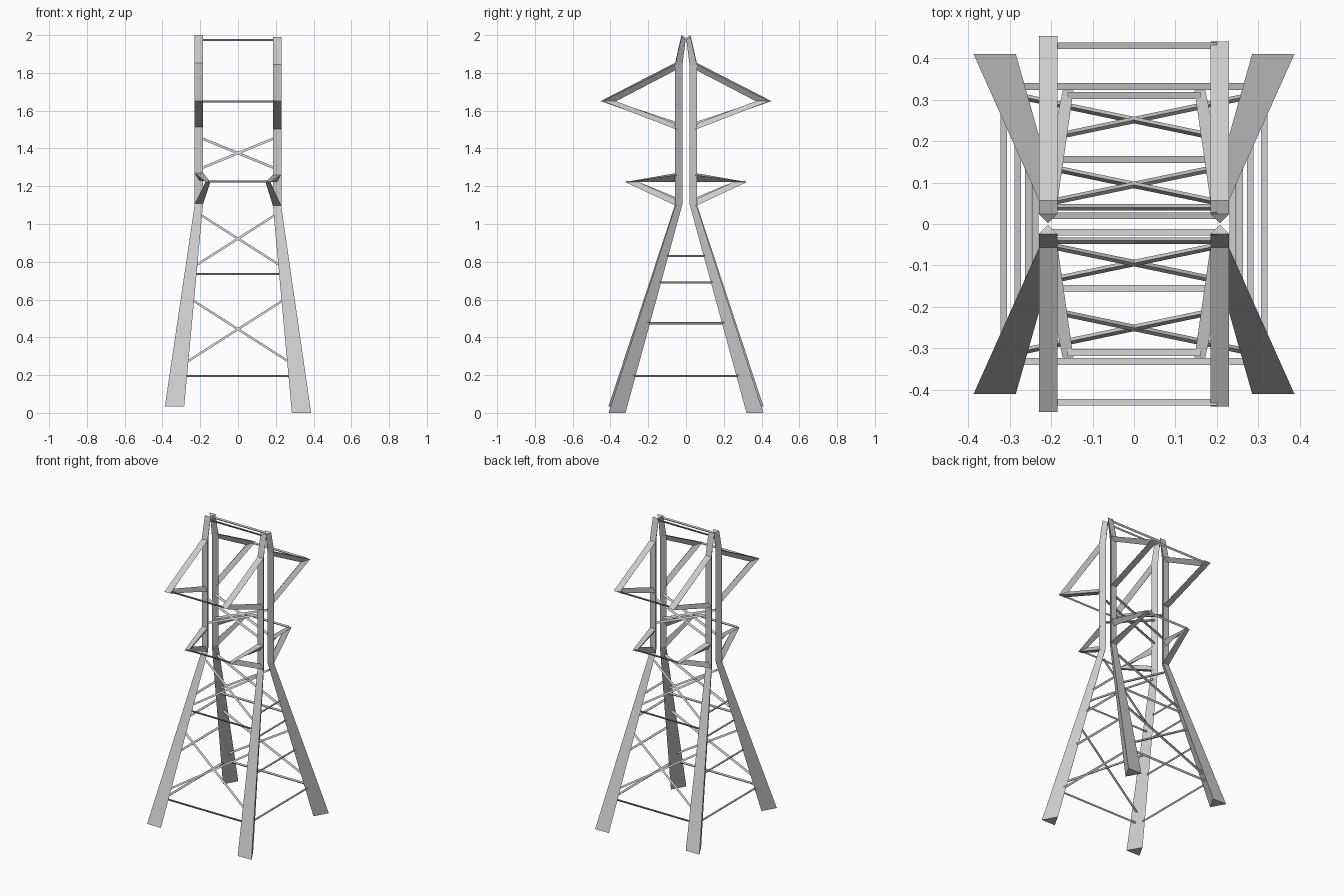
import bpy
import bmesh
from mathutils import Vector

cube = bpy.data.objects.get("Cube")
if cube:
    bpy.data.objects.remove(cube, do_unlink=True)

# Single painted-steel material
steel = bpy.data.materials.new("light_grey_steel")
steel.use_nodes = True
GREY = (0.6, 0.6, 0.6, 1)
steel.diffuse_color = GREY
steel.node_tree.nodes["Principled BSDF"].inputs["Base Color"].default_value = GREY


def loft(name, rings):
    """Skin a list of triangular rings into one closed, flat-shaded beam."""
    bm = bmesh.new()
    loops = [[bm.verts.new(p) for p in ring] for ring in rings]
    for a, b in zip(loops, loops[1:]):
        for i in range(3):
            j = (i + 1) % 3
            bm.faces.new((a[i], a[j], b[j], b[i]))
    bm.faces.new(loops[0])
    bm.faces.new(loops[-1])
    bmesh.ops.recalc_face_normals(bm, faces=bm.faces)
    mesh = bpy.data.meshes.new(name)
    bm.to_mesh(mesh)
    bm.free()
    mesh.materials.append(steel)
    obj = bpy.data.objects.new(name, mesh)
    bpy.context.collection.objects.link(obj)


def ring(sx, sy, x, half, outer, apex):
    """Triangle with a flat outer edge and an inward ridge; outer/apex are (y, z)."""
    return [(sx * (x - half), sy * outer[0], outer[1]),
            (sx * (x + half), sy * outer[0], outer[1]),
            (sx * x, sy * apex[0], apex[1])]


def bar(name, start, end, out, ridge_up=False):
    """Thin triangular brace; out points away from the tower centre."""
    start, end, out = Vector(start), Vector(end), Vector(out)
    up = Vector((0, 0, 1))
    if ridge_up:
        offs = [out * 0.008 - up * 0.007, out * -0.008 - up * 0.007, up * 0.007]
    else:
        offs = [out * 0.008 + up * 0.005, out * -0.008 + up * 0.002, up * -0.006]
    loft(name, [[start + o for o in offs], [end + o for o in offs]])


def leg_y(z):
    """Depth of the braces just behind the outer leg face."""
    return max(0.395 - 0.326 * z, 0.04)


def leg_x(z):
    """Centre line of the legs."""
    return 0.337 - 0.119 * z


FRONT_BACK = ((-1, "front"), (1, "back"))

for sy, end in FRONT_BACK:
    for sx, side in ((1, "left"), (-1, "right")):
        tag = f"{end}_{side}"
        # The -x half sits slightly higher and reaches slightly further
        foot, lift, reach = (0, 0, 0.44) if sx > 0 else (0.035, 0.01, 0.453)

        # Leg, mast and leaning peak in one continuous beam
        loft("leg_and_mast_" + tag, [
            ring(sx, sy, 0.336, 0.051, (0.41, foot), (0.32, foot)),
            ring(sx, sy, 0.207, 0.022, (0.057, 1.095 + lift), (0.019, 1.105 + lift)),
            ring(sx, sy, 0.207, 0.022, (0.057, 1.845 + lift), (0.019, 1.84 + lift)),
            ring(sx, sy, 0.207, 0.022, (0.024, 1.99 + lift), (0.002, 1.975 + lift))])

        # Large upper arm: out to the tip and back to the mast
        loft("upper_arm_" + tag, [
            ring(sx, sy, 0.207, 0.022, (0.05, 1.847 + lift), (0.05, 1.817 + lift)),
            ring(sx, sy, 0.207, 0.022, (reach, 1.65), (reach - 0.07, 1.65)),
            ring(sx, sy, 0.207, 0.022, (0.05, 1.5 + lift), (0.05, 1.53 + lift))])

        # Small lower arm, angled towards the middle
        loft("lower_arm_" + tag, [
            ring(sx, sy, 0.207, 0.022, (0.05, 1.26 + lift), (0.05, 1.222 + lift)),
            ring(sx, sy, 0.159, 0.013, (0.322, 1.222), (0.25, 1.222)),
            ring(sx, sy, 0.207, 0.022, (0.05, 1.095 + lift), (0.05, 1.13 + lift))])

    # Crossbars on the front and back
    out = (0, sy, 0)
    for name, x, y, z in (("foot_crossbar", 0.29, leg_y(0.195), 0.195),
                          ("middle_crossbar", 0.23, leg_y(0.735), 0.735),
                          ("lower_arm_crossbar", 0.16, 0.31, 1.225),
                          ("upper_arm_crossbar", 0.2, 0.43, 1.65),
                          ("peak_crossbar", 0.2, 0.02, 1.975)):
        bar(f"{name}_{end}", (-x, sy * y, z), (x, sy * y, z), out)

    # Crossed diagonal braces
    for level, (low, high) in (("lower", (0.26, 0.6)), ("middle", (0.78, 1.045)),
                               ("upper", (1.295, 1.455))):
        x_low, x_high = (leg_x(max(low, 0)) - 0.02, leg_x(high) - 0.02)
        if level == "upper":
            x_low = x_high = 0.195
        for s, slant in ((1, "rising"), (-1, "falling")):
            bar(f"{level}_{slant}_brace_{end}",
                (-s * x_low, sy * leg_y(low), low),
                (s * x_high, sy * leg_y(high), high), out, True)

# Horizontal ties on the two sides
for sx, side in ((1, "left"), (-1, "right")):
    for i, z in enumerate((0.195, 0.475, 0.69, 0.83)):
        x = sx * leg_x(z)
        y = leg_y(z) - 0.05 + 0.03 * z
        bar(f"side_tie_{side}_{i + 1}", (x, -y, z), (x, y, z), (sx, 0, 0))
